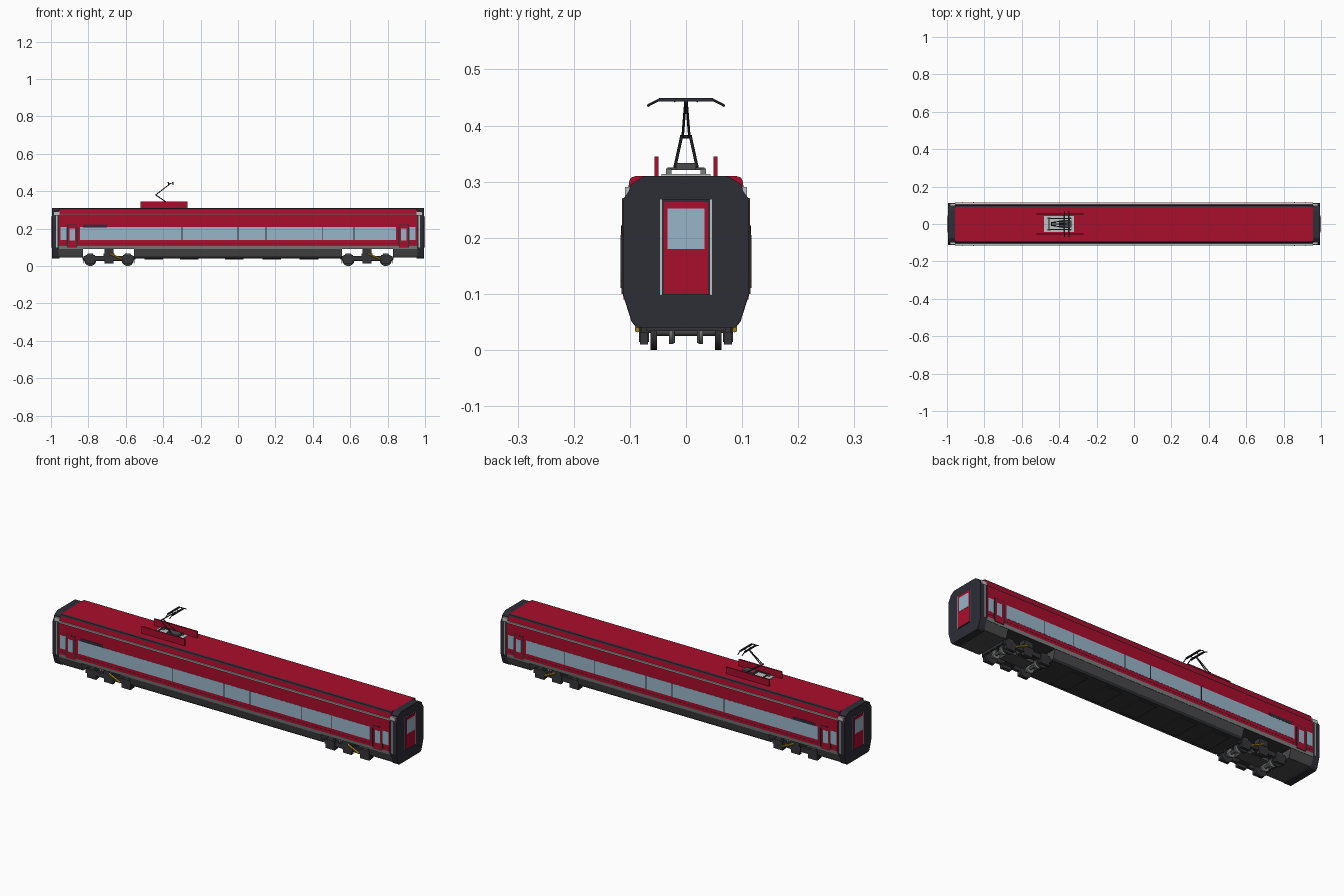
import bpy, bmesh, math
from mathutils import Vector

if "Cube" in bpy.data.objects:
    bpy.data.objects.remove(bpy.data.objects["Cube"])

COLORS = {
    "red": (0.40, 0.004, 0.025), "charcoal": (0.026, 0.027, 0.037),
    "glass": (0.31, 0.46, 0.58), "skirt_grey": (0.07, 0.07, 0.073),
    "light_grey": (0.52, 0.53, 0.53), "mid_grey": (0.20, 0.21, 0.21),
    "running_gear": (0.035, 0.036, 0.04), "yellow": (0.60, 0.36, 0.02),
}
MATS = {}
for key, rgb in COLORS.items():
    m = bpy.data.materials.new(key)
    m.diffuse_color = (*rgb, 1)
    m.use_nodes = True
    m.node_tree.nodes["Principled BSDF"].inputs["Base Color"].default_value = m.diffuse_color
    MATS[key] = m


def finish(name, bm, mats):
    bmesh.ops.recalc_face_normals(bm, faces=bm.faces)
    me = bpy.data.meshes.new(name)
    bm.to_mesh(me)
    bm.free()
    for k in mats:
        me.materials.append(MATS[k])
    ob = bpy.data.objects.new(name, me)
    bpy.context.collection.objects.link(ob)
    return ob


def box(name, mat, x, y, z):
    """Box from (min, max) ranges."""
    bm = bmesh.new()
    bmesh.ops.create_cube(bm, size=1)
    for v in bm.verts:
        v.co = [(a + b) / 2 + c * (b - a) for (a, b), c in zip((x, y, z), v.co)]
    return finish(name, bm, [mat])


def sides(name, mat, x, y, z):
    """The same box on both sides of the coach; y is the positive range."""
    box(name + "_left", mat, x, y, z)
    box(name + "_right", mat, x, (-y[1], -y[0]), z)


def rod(name, mat, a, b, r, seg=6):
    a, b = Vector(a), Vector(b)
    bm = bmesh.new()
    bmesh.ops.create_cone(bm, cap_ends=True, segments=seg, radius1=r, radius2=r,
                          depth=(b - a).length)
    rot = (b - a).to_track_quat('Z', 'Y')
    for v in bm.verts:
        v.co = rot @ v.co + (a + b) / 2
    ob = finish(name, bm, [mat])
    if seg > 8:
        for p in ob.data.polygons:
            p.use_smooth = len(p.vertices) == 4
    return ob


def prism(name, half, x0, x1, mats, rule=None):
    """Extrude a mirrored (y, z) half profile along x; rule picks colours."""
    loop = half + [(-y, z) for y, z in reversed(half)]
    bm = bmesh.new()
    rings = [[bm.verts.new((x, y, z)) for y, z in loop] for x in (x0, x1)]
    n = len(loop)
    for i in range(n):
        j = (i + 1) % n
        bm.faces.new((rings[0][i], rings[0][j], rings[1][j], rings[1][i]))
    for r in rings:
        bm.faces.new(r)
    bmesh.ops.recalc_face_normals(bm, faces=bm.faces)
    if rule:
        for f in bm.faces:
            f.material_index = mats.index(rule(f.calc_center_median(), f.normal))
    return finish(name, bm, mats)


# Coach shell: painted bands by height, grey gutter ledge and dark roof edge
def shell_rule(c, n):
    if n.z < -0.8:
        return "running_gear"
    if c.z < 0.108:
        return "mid_grey"
    if 0.265 < c.z < 0.276 and n.z > 0.5:
        return "light_grey"
    if 0.302 < c.z < 0.309:
        return "charcoal"
    return "red"


prism("coach_shell", [(0.111, 0.09), (0.114, 0.108), (0.114, 0.27), (0.105, 0.273),
                      (0.101, 0.301), (0.098, 0.307), (0.09, 0.31)], -0.956, 0.956,
      ["red", "mid_grey", "light_grey", "charcoal", "running_gear"], shell_rule)

# Lower skirts: between the bogies and outside them
skirt = [(0.088, 0.04), (0.097, 0.05), (0.11, 0.091)]


def skirt_rule(c, n):
    return "running_gear" if n.z < -0.5 and c.z < 0.046 else "skirt_grey"


prism("centre_skirt", skirt, -0.555, 0.555, ["skirt_grey", "running_gear"], skirt_rule)
for x0, x1 in ((-0.96, -0.83), (0.83, 0.96)):
    prism("end_skirt", [(0.093, 0.046), (0.098, 0.055), (0.11, 0.091)], x0, x1,
          ["skirt_grey", "running_gear"], skirt_rule)
for x in (-0.45, -0.26, -0.02, 0.18, 0.38):
    box("equipment_box", "running_gear", (x - 0.05, x + 0.05), (-0.07, 0.07), (0.036, 0.041))

# End modules with gangway doors
cap = [(0.088, 0.04), (0.097, 0.052), (0.112, 0.1), (0.112, 0.268), (0.102, 0.283),
       (0.098, 0.295), (0.078, 0.308), (0.072, 0.31)]
for s in (-1, 1):
    def xr(a, b):
        return tuple(sorted((s * a, s * b)))
    prism("end_module", cap, *xr(0.955, 0.994), ["charcoal"])
    box("end_door_frame", "light_grey", xr(0.99, 0.996), (-0.046, 0.046), (0.098, 0.268))
    box("end_door_seal", "charcoal", xr(0.99, 0.997), (-0.0425, 0.0425), (0.098, 0.268))
    box("end_door", "red", xr(0.99, 0.999), (-0.039, 0.039), (0.1, 0.264))
    box("end_door_window", "glass", xr(0.99, 1.0), (-0.033, 0.033), (0.18, 0.252))
    sides("end_grab_strip", "light_grey", xr(0.966, 0.972), (0.108, 0.1135), (0.1, 0.27))
    sides("gutter_end", "light_grey", xr(0.955, 0.985), (0.1, 0.109), (0.272, 0.29))

    # Side entrance doors and vestibule windows
    sides("vestibule_window", "glass", xr(0.915, 0.95), (0.11, 0.1148), (0.139, 0.208))
    sides("door_outline", "charcoal", xr(0.86, 0.913), (0.11, 0.1148), (0.1, 0.222))
    sides("side_door", "red", xr(0.863, 0.91), (0.11, 0.1152), (0.102, 0.219))
    sides("side_door_window", "glass", xr(0.872, 0.901), (0.11, 0.1156), (0.135, 0.2))
    for x in (0.858, 0.915):
        sides("door_rail", "charcoal", xr(x - 0.002, x + 0.002), (0.112, 0.1165), (0.11, 0.205))

# Window ribbon, dividers, lower stripe line and destination display
sides("window_ribbon", "glass", (-0.845, 0.845), (0.11, 0.115), (0.139, 0.208))
for x in (-0.3, 0.0, 0.15, 0.45, 0.62):
    sides("window_divider", "charcoal", (x - 0.002, x + 0.002), (0.112, 0.1154), (0.139, 0.208))
sides("stripe_line", "charcoal", (-0.95, 0.95), (0.112, 0.1146), (0.1215, 0.1235))
sides("destination_display", "charcoal", (-0.83, -0.70), (0.112, 0.1156), (0.207, 0.222))

# Gutter rail along the roof
sides("gutter_rail", "light_grey", (-0.956, 0.956), (0.104, 0.109), (0.27, 0.276))

# Bogies
for cx in (-0.69, 0.69):
    for dx in (-0.1, 0.1):
        x = cx + dx
        rod("axle", "skirt_grey", (x, -0.06, 0.033), (x, 0.06, 0.033), 0.008, 10)
        for s in (-1, 1):
            rod("wheel", "running_gear", (x, s * 0.052, 0.033), (x, s * 0.063, 0.033), 0.033, 24)
            rod("brake_disc", "mid_grey", (x, s * 0.022, 0.033), (x, s * 0.03, 0.033), 0.022, 16)
        sides("axle_box", "running_gear", (x - 0.026, x + 0.026), (0.068, 0.082), (0.01, 0.058))
        sides("primary_spring", "skirt_grey", (x - 0.015, x + 0.015), (0.066, 0.08), (0.055, 0.066))
    sides("bogie_side_frame", "running_gear", (cx - 0.135, cx + 0.135), (0.066, 0.08), (0.03, 0.054))
    box("bogie_bolster", "running_gear", (cx - 0.03, cx + 0.03), (-0.084, 0.084), (0.03, 0.068))
    sides("air_spring", "running_gear", (cx - 0.025, cx + 0.025), (0.05, 0.086), (0.06, 0.092))
    sides("bogie_stop", "running_gear", (cx - 0.025, cx + 0.025), (0.066, 0.084), (0.014, 0.034))
    box("bogie_centre_beam", "skirt_grey", (cx - 0.07, cx + 0.07), (-0.035, 0.035), (0.026, 0.042))
    for s in (-1, 1):
        rod("yaw_damper", "yellow", (cx + 0.005, s * 0.087, 0.066), (cx + 0.07, s * 0.087, 0.036), 0.005)
        rod("sand_pipe", "mid_grey", (cx - 0.138, s * 0.022, 0.012), (cx - 0.138, s * 0.022, 0.045), 0.002)
        rod("sand_pipe", "mid_grey", (cx + 0.138, s * 0.022, 0.012), (cx + 0.138, s * 0.022, 0.045), 0.002)
        box("pipe_bracket", "running_gear", (cx + s * 0.135 - 0.006, cx + s * 0.135 + 0.006),
            (-0.07, 0.07), (0.034, 0.046))

# Roof well, side shields and current collector
sides("roof_shield", "red", (-0.52, -0.27), (0.049, 0.056), (0.305, 0.345))
box("roof_well", "light_grey", (-0.48, -0.32), (-0.044, 0.044), (0.305, 0.314))
for x in (-0.455, -0.345):
    sides("insulator", "mid_grey", (x - 0.008, x + 0.008), (0.026, 0.036), (0.31, 0.323))
box("collector_base", "skirt_grey", (-0.40, -0.335), (-0.018, 0.018), (0.321, 0.333))
sides("base_bar", "skirt_grey", (-0.46, -0.335), (0.028, 0.033), (0.321, 0.325))
for x in (-0.455, -0.345):
    box("base_cross_bar", "skirt_grey", (x - 0.003, x + 0.003), (-0.033, 0.033), (0.321, 0.325))
for s in (-1, 1):
    rod("lower_arm", "charcoal", (-0.36, s * 0.02, 0.325), (-0.44, s * 0.008, 0.38), 0.0028)
    rod("upper_arm", "charcoal", (-0.44, s * 0.006, 0.38), (-0.36, s * 0.001, 0.442), 0.0025)
rod("arm_elbow", "charcoal", (-0.44, -0.011, 0.38), (-0.44, 0.011, 0.38), 0.003)
for x in (-0.372, -0.348):
    box("contact_strip", "charcoal", (x - 0.004, x + 0.004), (-0.048, 0.048), (0.443, 0.449))
    for s in (-1, 1):
        rod("contact_horn", "charcoal", (x, s * 0.046, 0.447), (x, s * 0.069, 0.435), 0.0022)
for y in (-0.02, 0.02):
    rod("head_link", "charcoal", (-0.372, y, 0.443), (-0.348, y, 0.443), 0.002)
